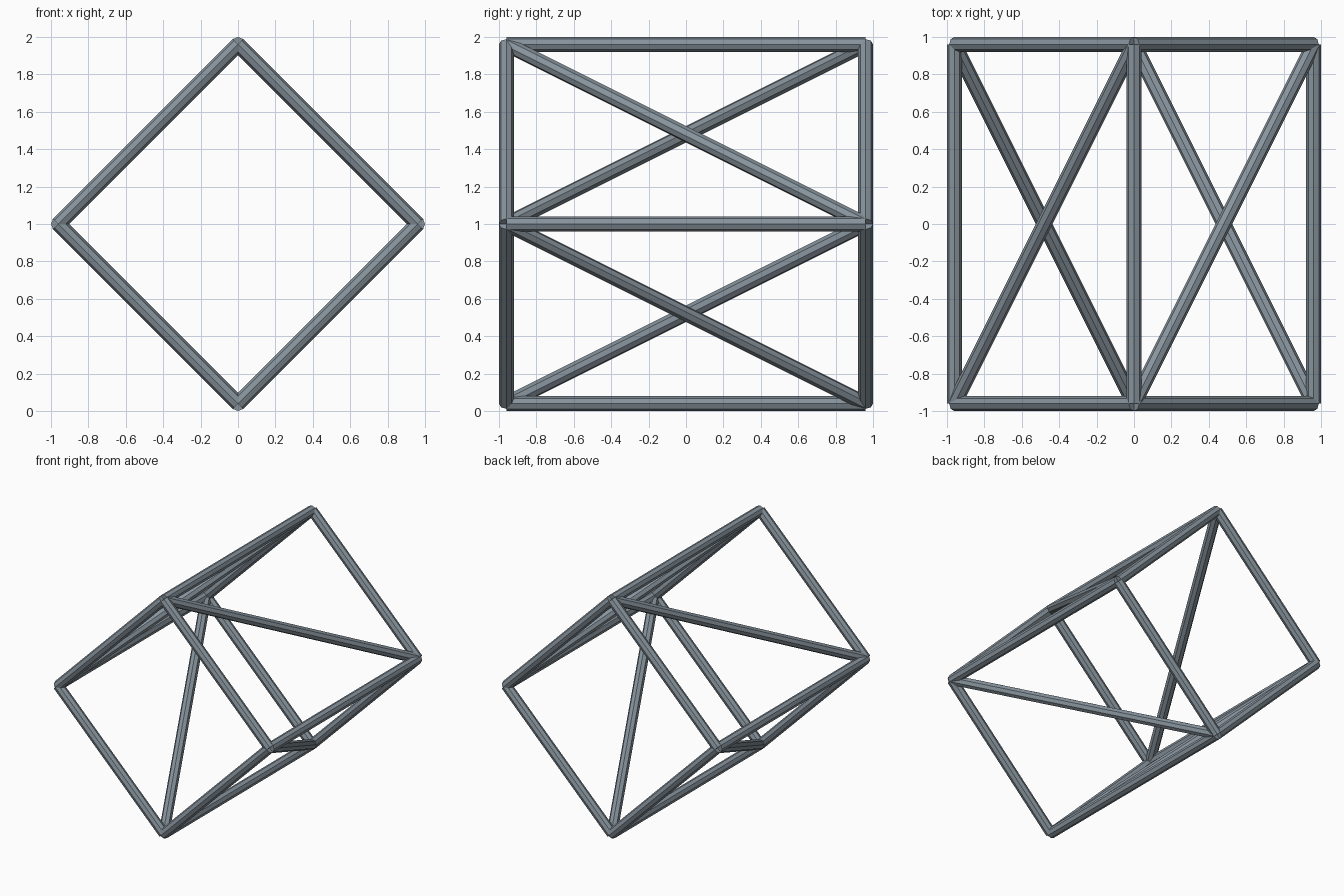
import bpy
from mathutils import Vector

RADIUS = 0.04
REACH = 0.96

cube = bpy.data.objects.get("Cube")
if cube:
    bpy.data.objects.remove(cube, do_unlink=True)

steel = bpy.data.materials.new("blue_grey_steel")
steel.use_nodes = True
colour = (0.24, 0.29, 0.33, 1)
steel.diffuse_color = colour
steel.node_tree.nodes["Principled BSDF"].inputs["Base Color"].default_value = colour


def tube(name, start, end):
    """Straight eight-sided tube between two joints."""
    axis = end - start
    bpy.ops.mesh.primitive_cylinder_add(vertices=8, radius=RADIUS, depth=axis.length,
                                        location=(start + end) / 2)
    obj = bpy.context.object
    obj.name = name
    obj.rotation_mode = "QUATERNION"
    obj.rotation_quaternion = axis.to_track_quat("Z", "Y")
    obj.data.materials.append(steel)


def joint(direction, y):
    return Vector((direction[0] * REACH, y, 1 + direction[1] * REACH))


# Corners of the diamond frame, clockwise from the top
corners = [("top", (0, 1)), ("left", (1, 0)), ("bottom", (0, -1)), ("right", (-1, 0))]

for i, (name, here) in enumerate(corners):
    next_name, there = corners[(i + 1) % 4]
    side = f"{name}_to_{next_name}"
    # Front and back frame members
    tube(f"front_frame_{side}", joint(here, -REACH), joint(there, -REACH))
    tube(f"back_frame_{side}", joint(here, REACH), joint(there, REACH))
    # Long rail and the diagonal brace across each side
    tube(f"{name}_rail", joint(here, -REACH), joint(here, REACH))
    tube(f"brace_{side}", joint(here, -REACH), joint(there, REACH))
